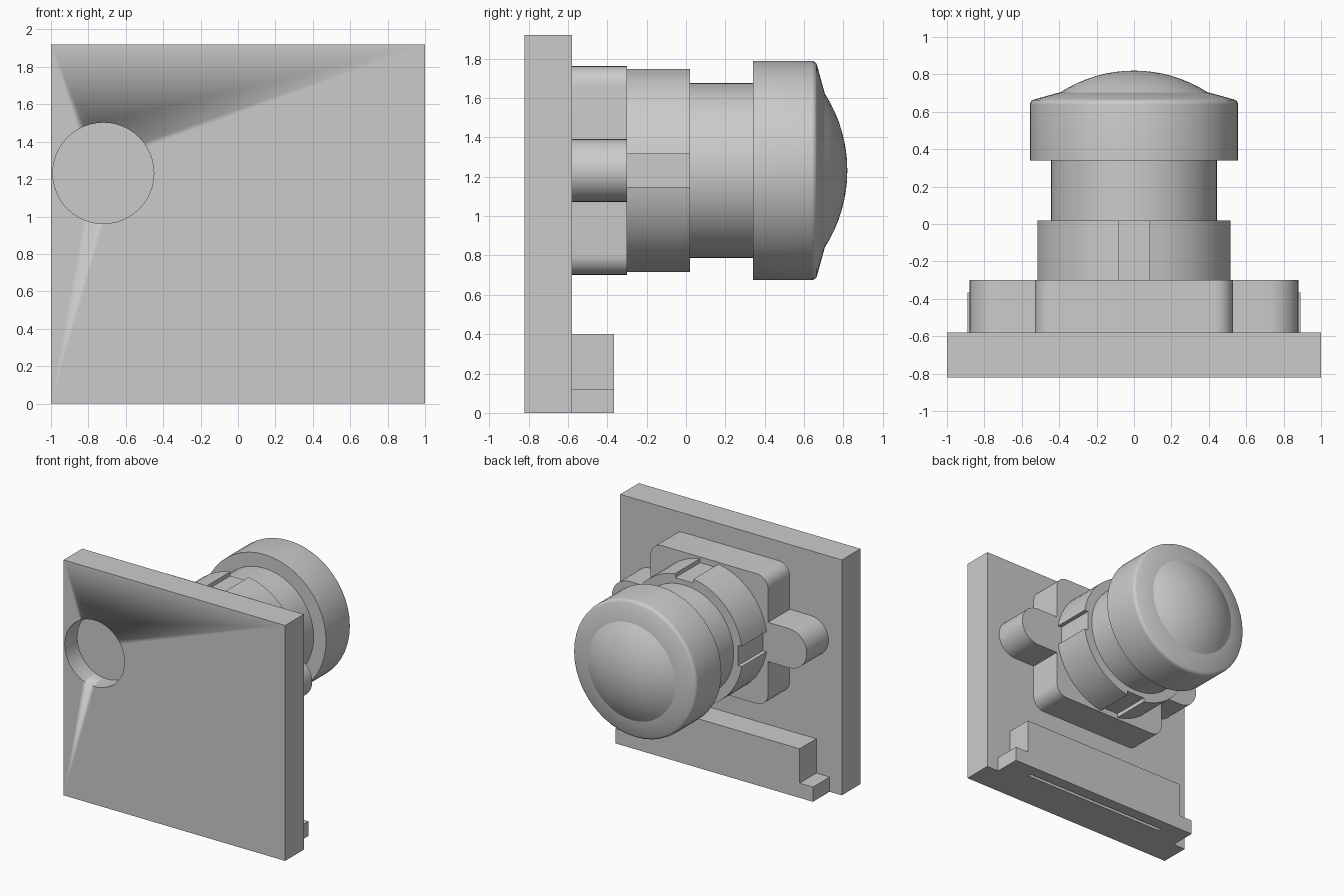
import bpy, bmesh
from math import sin, cos, pi, asin, sqrt, radians

if "Cube" in bpy.data.objects:
    bpy.data.objects.remove(bpy.data.objects["Cube"])

grey = bpy.data.materials.new("plain grey")
grey.use_nodes = True
COLOUR = (0.6, 0.6, 0.6, 1)
grey.diffuse_color = COLOUR
grey.node_tree.nodes["Principled BSDF"].inputs["Base Color"].default_value = COLOUR

AXIS_Z = 1.232      # height of the button axis
BACK = -0.58        # rear face of the plate


def finish(name, bm, angle=25):
    bmesh.ops.recalc_face_normals(bm, faces=bm.faces)
    mesh = bpy.data.meshes.new(name)
    bm.to_mesh(mesh)
    bm.free()
    mesh.materials.append(grey)
    ob = bpy.data.objects.new(name, mesh)
    bpy.context.collection.objects.link(ob)
    bpy.ops.object.select_all(action='DESELECT')
    ob.select_set(True)
    bpy.context.view_layer.objects.active = ob
    bpy.ops.object.shade_smooth_by_angle(angle=radians(angle))
    return ob


def prism(name, outline, y0, y1):
    """Extrude an x-z outline from y0 to y1."""
    bm = bmesh.new()
    face = bm.faces.new([bm.verts.new((x, y0, z)) for x, z in outline])
    moved = bmesh.ops.extrude_face_region(bm, geom=[face])["geom"]
    verts = [v for v in moved if isinstance(v, bmesh.types.BMVert)]
    bmesh.ops.translate(bm, verts=verts, vec=(0, y1 - y0, 0))
    return finish(name, bm)


def arc(cx, cz, r, a0, a1, n):
    return [(cx + r * cos(a0 + (a1 - a0) * i / n),
             cz + r * sin(a0 + (a1 - a0) * i / n)) for i in range(n + 1)]


def rect(x, z0, z1):
    return [(-x, z0), (x, z0), (x, z1), (-x, z1)]


def lathe(name, profile, n=48):
    """Spin (radius, y) points about the button axis."""
    bm = bmesh.new()
    rings = []
    for r, y in profile:
        if r == 0:
            rings.append([bm.verts.new((0, y, AXIS_Z))] * n)
        else:
            rings.append([bm.verts.new((r * cos(2 * pi * i / n), y, AXIS_Z + r * sin(2 * pi * i / n)))
                          for i in range(n)])
    for a, b in zip(rings, rings[1:]):
        for i in range(n):
            j = (i + 1) % n
            bm.faces.new(list(dict.fromkeys((a[i], a[j], b[j], b[i]))))
    return finish(name, bm)


def cut(ob, cutter):
    cutter.hide_render = True
    mod = ob.modifiers.new("cut", 'BOOLEAN')
    mod.operation, mod.solver, mod.object = 'DIFFERENCE', 'EXACT', cutter
    bpy.context.view_layer.objects.active = ob
    bpy.ops.object.modifier_apply(modifier=mod.name)
    bpy.data.objects.remove(cutter)


# Mounting plate with a blind round recess in the front
plate = prism("mounting_plate", rect(1, 0, 1.92), -0.82, BACK)
cut(plate, prism("recess_cutter", arc(-0.72, AXIS_Z, 0.27, 0, 2 * pi, 48)[:-1], -0.9, -0.66))

# Stepped ledge along the bottom, with a thin slot underneath
ledge = prism("bottom_ledge", [(-0.89, 0), (0.89, 0), (0.89, 0.12), (0.77, 0.12),
                               (0.77, 0.4), (-0.77, 0.4), (-0.77, 0.12), (-0.89, 0.12)], BACK, -0.365)
cut(ledge, prism("slot_cutter", rect(0.66, -0.1, 0.1), -0.49, -0.46))

# Square housing with rounded corners
flat, corner = 0.43, 0.1
outline = []
for k, (sx, sz) in enumerate([(1, 1), (-1, 1), (-1, -1), (1, -1)]):
    outline += arc(sx * flat, AXIS_Z + sz * flat, corner, k * pi / 2, (k + 1) * pi / 2, 8)
prism("square_housing", outline, BACK, -0.3)

# Round-ended ears on both sides
for side, name in ((1, "left_ear"), (-1, "right_ear")):
    shape = [(0.5, AXIS_Z - 0.16)] + arc(0.72, AXIS_Z, 0.16, -pi / 2, pi / 2, 16) + [(0.5, AXIS_Z + 0.16)]
    prism(name, [(side * x, z) for x, z in shape], BACK, -0.3)

# Collar with four keyway notches
R, half, floor = 0.523, 0.083, 0.483
a = asin(half / R)
outline = []
for k in range(4):
    t = k * pi / 2
    for s in (-half, half):
        outline.append((floor * cos(t) - s * sin(t), AXIS_Z + floor * sin(t) + s * cos(t)))
    outline += arc(0, AXIS_Z, R, t + a, t + pi / 2 - a, 10)
prism("notched_collar", outline, -0.3, 0.02)

# Neck, cap and domed lens
lathe("neck", [(0, 0), (0.445, 0), (0.445, 0.36), (0, 0.36)])
rim = [(0.527 + 0.03 * cos(i * 0.33), 0.637 + 0.03 * sin(i * 0.33)) for i in range(5)]
lathe("button_cap", [(0, 0.34), (0.557, 0.34)] + rim + [(0.4, 0.703), (0, 0.703)])
ball = 0.727
dome = [(0.4 * (1 - i / 8), 0.82 - ball + sqrt(ball ** 2 - (0.4 * (1 - i / 8)) ** 2)) for i in range(8)]
lathe("domed_lens", [(0, 0.69), (0.4, 0.69)] + dome + [(0, 0.82)])
